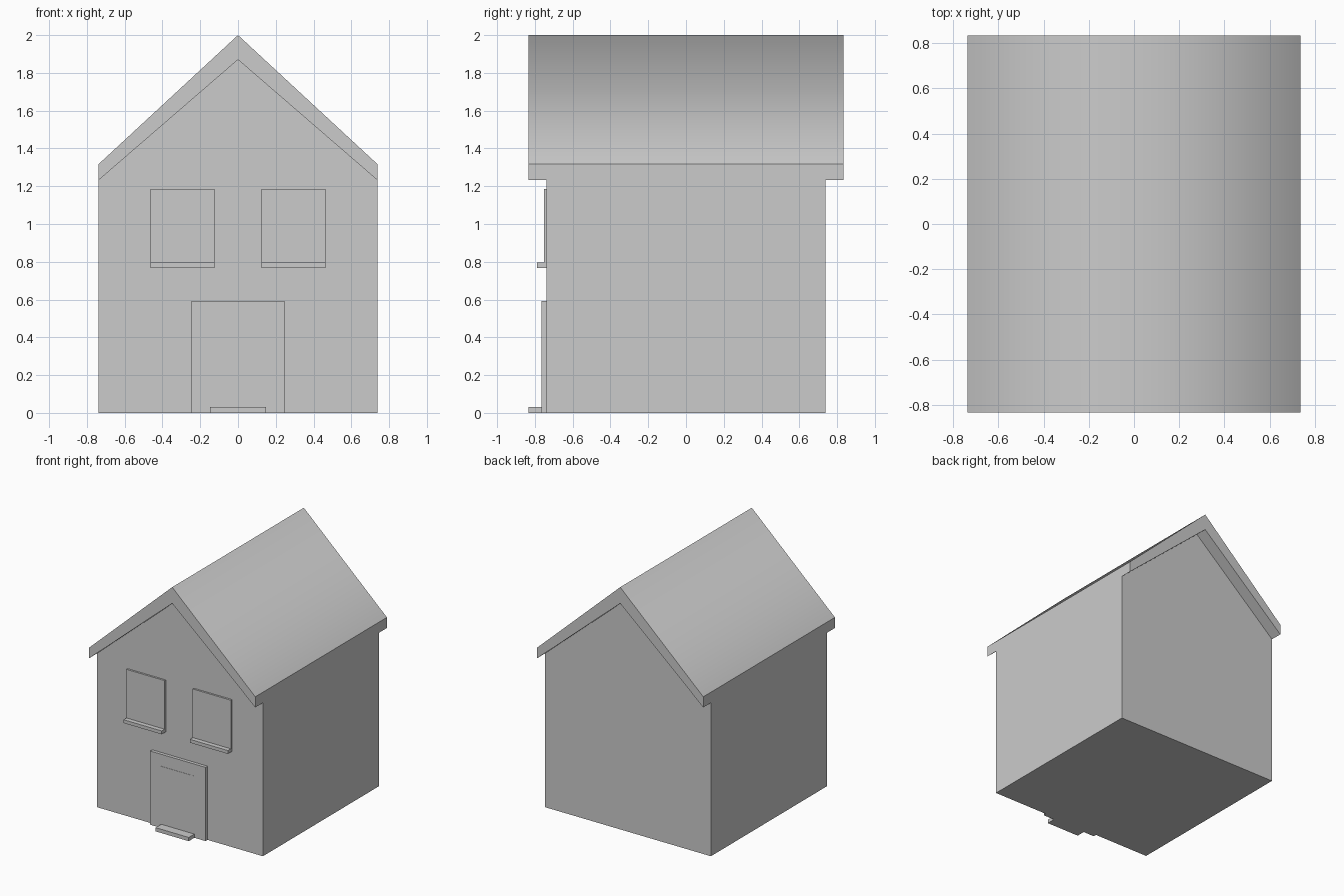
import bpy, bmesh

if "Cube" in bpy.data.objects:
    bpy.data.objects.remove(bpy.data.objects["Cube"])

W = 0.738       # half width of house
D = 0.738       # half depth of walls
RD = 0.835      # half depth of roof


def finish(name, bm):
    bmesh.ops.recalc_face_normals(bm, faces=bm.faces)
    me = bpy.data.meshes.new(name)
    bm.to_mesh(me)
    bm.free()
    ob = bpy.data.objects.new(name, me)
    bpy.context.collection.objects.link(ob)
    return ob


def prism(name, profile, y0, y1):
    """Extrude an x-z profile from y0 to y1."""
    bm = bmesh.new()
    face = bm.faces.new([bm.verts.new((x, y0, z)) for x, z in profile])
    new = bmesh.ops.extrude_face_region(bm, geom=[face], use_keep_orig=True)["geom"]
    bmesh.ops.translate(bm, vec=(0, y1 - y0, 0),
                        verts=[v for v in new if isinstance(v, bmesh.types.BMVert)])
    return finish(name, bm)


def panel(name, x0, x1, z0, z1, front):
    """Box standing out from the front wall."""
    return prism(name, [(x0, z0), (x1, z0), (x1, z1), (x0, z1)], front, -D)


# Walls with gables
prism("walls", [(-W, 0), (W, 0), (W, 1.232), (0, 1.87), (-W, 1.232)], -D, D)

# Roof slab, softly shaded over the ridge only
roof = prism("roof", [(-W, 1.232), (0, 1.87), (W, 1.232),
                      (W, 1.317), (0, 2.0), (-W, 1.317)], -RD, RD)
bm = bmesh.new()
bm.from_mesh(roof.data)
for f in bm.faces:
    f.smooth = f.normal.z > 0.5
for e in bm.edges:
    e.smooth = all(v.co.z > 1.99 for v in e.verts)
bm.to_mesh(roof.data)
bm.free()

# Windows and sills
for side, s in (("left", -1), ("right", 1)):
    x0, x1 = sorted((s * 0.125, s * 0.463))
    panel(side + "_window", x0, x1, 0.795, 1.185, -0.753)
    panel(side + "_sill", x0, x1, 0.768, 0.795, -0.79)

# Door, its thin trim line and the doorstep
panel("door", -0.246, 0.246, 0, 0.592, -0.764)
panel("door_trim", -0.148, 0.148, 0.491, 0.496, -0.766)
panel("doorstep", -0.147, 0.147, 0, 0.03, -0.835)
